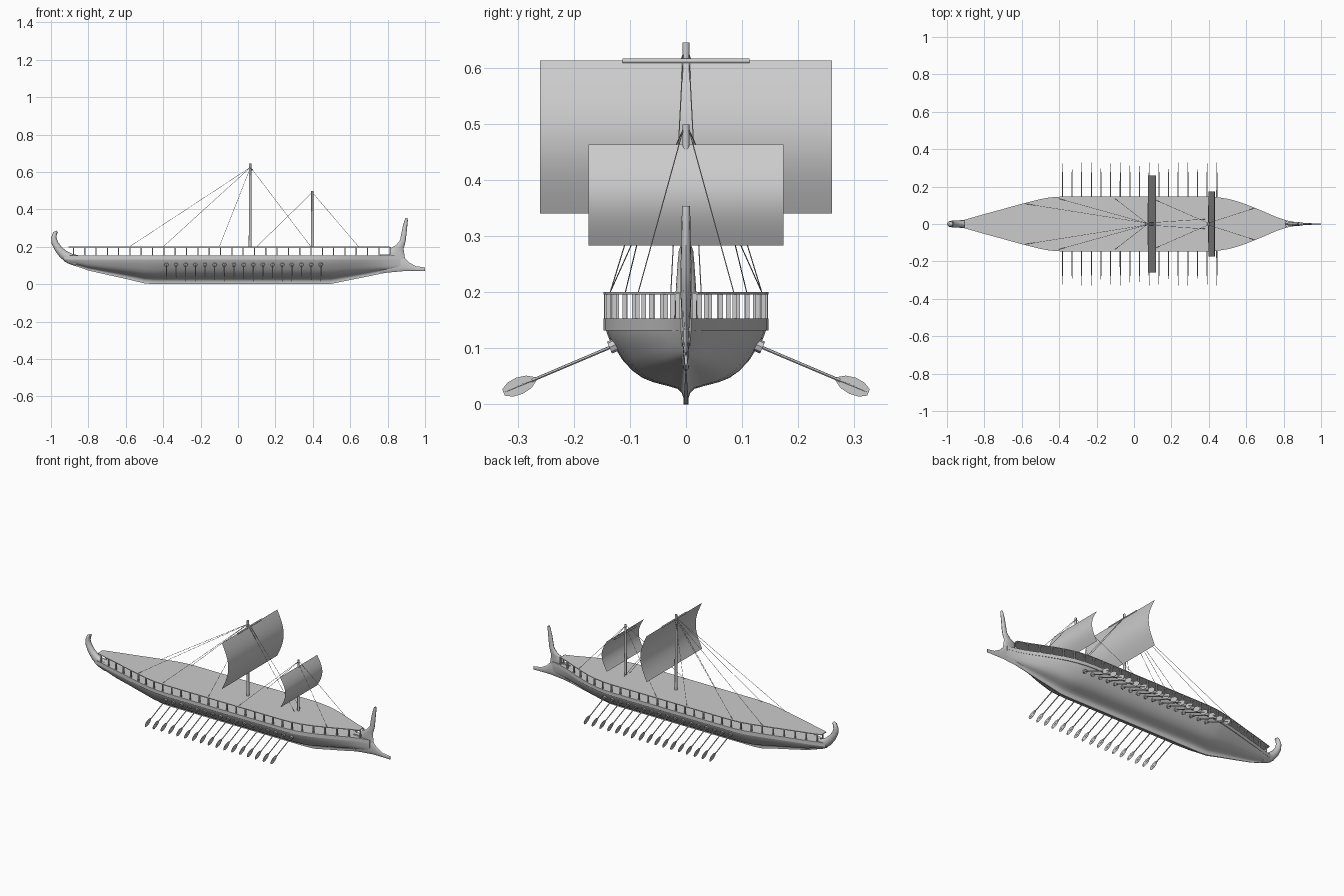
import bpy, math
from mathutils import Vector

if "Cube" in bpy.data.objects:
    bpy.data.objects.remove(bpy.data.objects["Cube"])


def make(name, verts, faces, smooth=None):
    me = bpy.data.meshes.new(name)
    me.from_pydata([tuple(v) for v in verts], [], faces)
    me.update()
    ob = bpy.data.objects.new(name, me)
    bpy.context.collection.objects.link(ob)
    if smooth:
        bpy.ops.object.select_all(action='DESELECT')
        ob.select_set(True)
        bpy.context.view_layer.objects.active = ob
        bpy.ops.object.shade_smooth_by_angle(angle=math.radians(smooth))
    return ob


def loft(rings, base=0):
    """Skin closed rings with end caps; returns verts and faces."""
    n = len(rings[0])
    verts = [v for r in rings for v in r]
    faces = []
    for i in range(len(rings) - 1):
        for j in range(n):
            k = (j + 1) % n
            faces.append([base + i*n + j, base + i*n + k, base + i*n + n + k, base + i*n + n + j])
    faces.append([base + j for j in reversed(range(n))])
    faces.append([base + (len(rings) - 1)*n + j for j in range(n)])
    return verts, faces


def ring(c, u, v, ru, rv, n=12):
    return [c + u*ru*math.cos(2*math.pi*i/n) + v*rv*math.sin(2*math.pi*i/n) for i in range(n)]


class Group:
    """Collects repeated pieces into one mesh."""
    def __init__(self):
        self.v, self.f = [], []

    def rings(self, rings):
        v, f = loft(rings, len(self.v))
        self.v += v
        self.f += f

    def rod(self, a, b, r1, r2=None, n=8):
        a, b = Vector(a), Vector(b)
        d = (b - a).normalized()
        u = d.orthogonal().normalized()
        w = d.cross(u)
        self.rings([ring(a, u, w, r1, r1, n), ring(b, u, w, r2 or r1, r2 or r1, n)])

    def box(self, c, hx, hy, hz):
        x, y, z = c
        self.rings([[Vector((x + a*hx, y + b*hy, z + s*hz)) for a, b in
                     ((-1, -1), (1, -1), (1, 1), (-1, 1))] for s in (-1, 1)])

    def done(self, name, smooth=None):
        return make(name, self.v, self.f, smooth)


X, Y, Z = Vector((1, 0, 0)), Vector((0, 1, 0)), Vector((0, 0, 1))
DECK, ROOF = 0.153, 0.2

# hull stations: x, half width, keel height
ST = [(-.93, .018, .122), (-.9, .024, .107), (-.8, .053, .073), (-.7, .08, .05), (-.6, .108, .028),
      (-.5, .133, .004), (-.45, .142, 0), (-.38, .147, 0), (.38, .147, 0), (.44, .144, 0), (.5, .135, .002),
      (.55, .122, .012), (.6, .105, .022), (.65, .085, .032), (.7, .064, .042), (.76, .038, .055),
      (.82, .018, .065), (.87, .009, .068)]


def half_width(x):
    for a, b in zip(ST, ST[1:]):
        if x <= b[0]:
            t = (x - a[0])/(b[0] - a[0])
            return a[1] + t*(b[1] - a[1])
    return ST[-1][1]


# hull: wale band on top, rounded belly, thin keel fin
SEC = [(.97, 1), (.935, .89), (.86, .76), (.77, .6), (.65, .455), (.53, .36), (.4, .3), (.24, .255),
       (.1, .21), (.05, .15), (.03, .08), (.03, 0)]
hull_rings = []
for x, w, zk in ST:
    zb = max(.132, zk + .012)
    side = [(w, DECK), (w, zb)] + [(w*f, zk + (zb - zk)*g) for f, g in SEC]
    hull_rings.append([Vector((x, y, z)) for y, z in side] +
                      [Vector((x, -y, z)) for y, z in reversed(side)])
make("hull", *loft(hull_rings), smooth=35)

# bow stem with its tall ornament
stem = [(.855, .09, .045, .003), (.85, .155, .04, .008), (.848, .19, .037, .0095), (.868, .208, .023, .01),
        (.882, .235, .015, .01), (.887, .27, .014, .009), (.893, .31, .012, .008),
        (.899, .34, .009, .0075), (.901, .354, .005, .007)]
make("bow_stem", *loft([ring(Vector((x, 0, z)), X, Y, a, b) for x, z, a, b in stem]), smooth=40)

# ram
ram = [(.76, .108, .05, .01), (.86, .112, .045, .007), (.89, .106, .036, .006), (.915, .093, .023, .005),
       (.95, .083, .013, .004), (1, .079, .01, .003)]
make("ram", *loft([ring(Vector((x, 0, z)), Y, Z, b, a) for x, z, a, b in ram]), smooth=40)

# curled stern post
curl = [(-.86, .125, .03, .024), (-.9, .137, .028, .021), (-.935, .16, .024, .02), (-.962, .19, .02, .019),
        (-.98, .222, .017, .017), (-.985, .25, .014, .015), (-.978, .273, .011, .013), (-.967, .282, .006, .01)]
pts = [Vector((c[0], 0, c[1])) for c in curl]
rings = []
for i, p in enumerate(pts):
    d = (pts[min(i + 1, len(pts) - 1)] - pts[max(i - 1, 0)]).normalized()
    rings.append(ring(p, d.cross(Y), Y, curl[i][2], curl[i][3]))
make("stern_curl", *loft(rings), smooth=40)

# upper deck carried on rows of posts
posts, upper = Group(), Group()
for s in (-1, 1):
    for i in range(29):
        x = -.88 + i*.0605
        posts.box((x, s*(half_width(x) - .005), .175), .003, .004, .023)
posts.done("deck_posts")
deck_x = [-.905] + [s[0] for s in ST[2:-2]] + [.81]
upper.rings([[Vector((x, half_width(x)*a, z)) for a, z in
              ((1, ROOF - .004), (1, ROOF), (-1, ROOF), (-1, ROOF - .004))] for x in deck_x])
upper.done("upper_deck")

# oars with oarlocks and leaf-shaped blades
oars, locks, blades = Group(), Group(), Group()
for s in (-1, 1):
    d = Vector((0, s*.92, -.39)).normalized()
    n = X.cross(d)
    for i in range(17):
        x = -.383 + i*.0516
        start = Vector((x, s*.118, .109))
        oars.rod(start, start + d*.172, .003, .0028, 6)
        oars.rod(start + d*.172, start + d*.222, .0015, .0008, 6)
        locks.rod(start, start + d*.02, .0115, n=8)
        c = start + d*.194
        blade = [c + d*a + n*b for a, b in
                 ((-.032, .003), (-.018, .012), (0, .0155), (.018, .0135), (.031, .006),
                  (.031, -.006), (.018, -.0135), (0, -.0155), (-.018, -.012), (-.032, -.003))]
        blades.rings([[p - X*.0005 for p in blade], [p + X*.0005 for p in blade]])
oars.done("oar_shafts", 40)
locks.done("oarlocks", 40)
blades.done("oar_blades")

# masts and yards
masts = Group()
masts.rod((.065, 0, ROOF - .003), (.065, 0, .645), .008, .0065, 12)
masts.rod((.397, 0, ROOF - .003), (.397, 0, .499), .007, .006, 12)
masts.done("masts", 40)
yards = Group()
yards.rod((.076, -.113, .612), (.076, .113, .612), .0045, n=10)
yards.rod((.4, -.1, .447), (.4, .1, .447), .0045, n=10)
yards.done("yards", 40)


# billowing sails
def sail(name, x0, bulge, hw, z0, z1, n=16):
    verts, faces = [], []
    for i in range(n + 1):
        t = i/n
        x = x0 + bulge*math.sin(math.pi*t)
        verts += [(x, -hw, z1 + (z0 - z1)*t), (x, hw, z1 + (z0 - z1)*t)]
    for i in range(n):
        faces.append([2*i, 2*i + 2, 2*i + 3, 2*i + 1])
    make(name, verts, faces, 40)


sail("main_sail", .076, .042, .26, .34, .613)
sail("fore_sail", .398, .034, .174, .283, .463)

# rigging
ropes = Group()
for s in (-1, 1):
    for x, y in ((-.58, .108), (-.4, .135), (-.1, .135), (.39, .027)):
        ropes.rod((.067, s*.005, .625), (x, s*y, ROOF), .001, n=5)
    for x, y in ((.645, .085), (.1, .135)):
        ropes.rod((.397, s*.005, .49), (x, s*y, ROOF), .001, n=5)
ropes.done("rigging")
